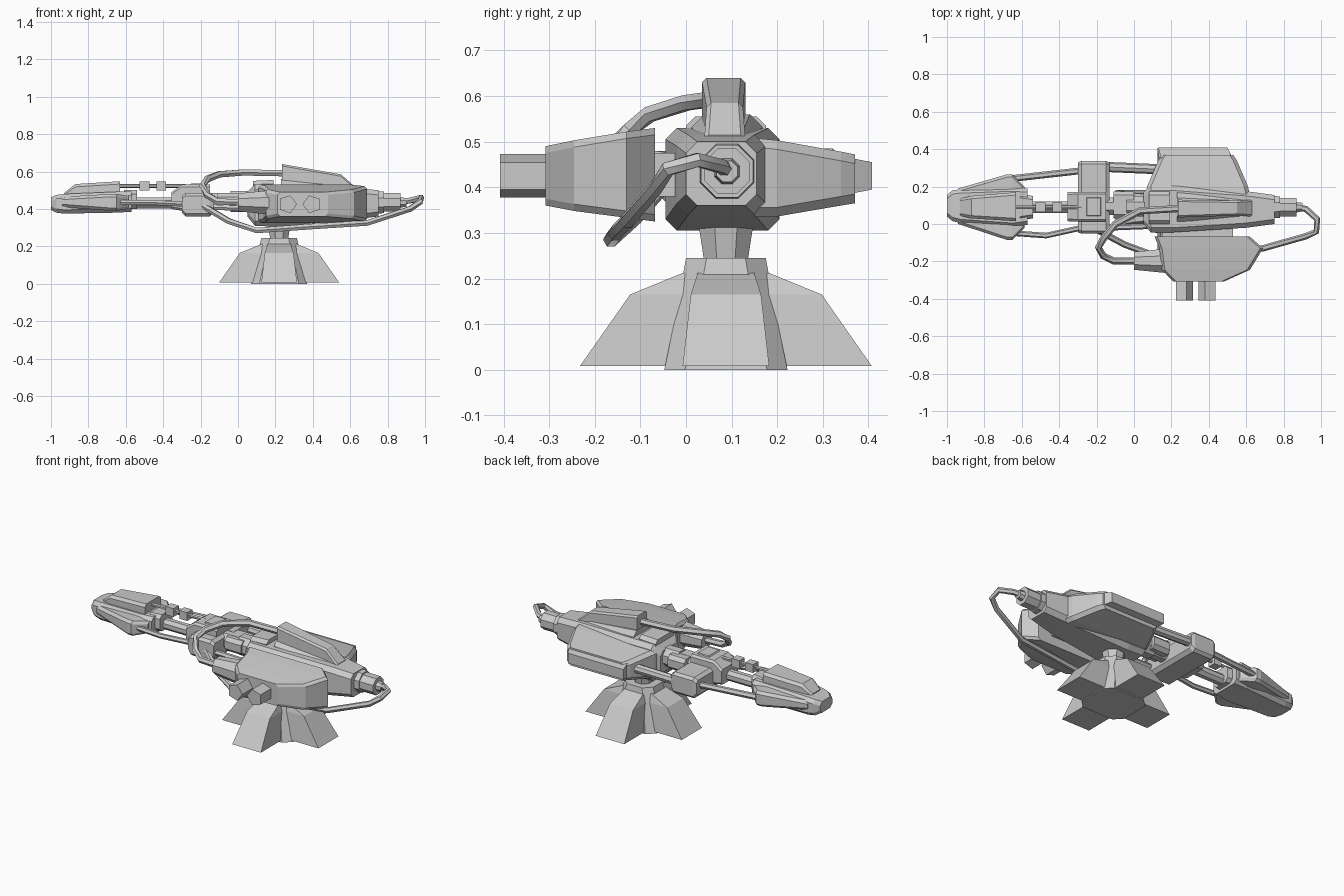
import bpy, bmesh, math
from mathutils import Matrix, Vector

CX, CY = 0.22, 0.0875   # turret axis


def finish(name, bm, smooth=False):
    bmesh.ops.recalc_face_normals(bm, faces=bm.faces)
    me = bpy.data.meshes.new(name)
    bm.to_mesh(me)
    bm.free()
    ob = bpy.data.objects.new(name, me)
    bpy.context.collection.objects.link(ob)
    if smooth:
        bpy.context.view_layer.objects.active = ob
        ob.select_set(True)
        bpy.ops.object.shade_smooth_by_angle(angle=math.radians(40))
        ob.select_set(False)
    return ob


def skin(bm, rings):
    vs = [[bm.verts.new(p) for p in r] for r in rings]
    n = len(vs[0])
    for a, b in zip(vs, vs[1:]):
        for i in range(n):
            bm.faces.new((a[i], a[(i + 1) % n], b[(i + 1) % n], b[i]))
    bm.faces.new(vs[0])
    bm.faces.new(vs[-1])


def place(axis, t, u, v):
    return {'x': (t, u, v), 'y': (u, t, v), 'z': (u, v, t)}[axis]


def loft(name, axis, sections, ch=0.0):
    """Sections are (position, u0, u1, v0, v1); ch chamfers the corners."""
    rings = []
    for t, u0, u1, v0, v1 in sections:
        if ch:
            c = min(ch, (u1 - u0) * 0.4, (v1 - v0) * 0.4)
            pts = [(u0 + c, v0), (u1 - c, v0), (u1, v0 + c), (u1, v1 - c),
                   (u1 - c, v1), (u0 + c, v1), (u0, v1 - c), (u0, v0 + c)]
        else:
            pts = [(u0, v0), (u1, v0), (u1, v1), (u0, v1)]
        rings.append([place(axis, t, u, v) for u, v in pts])
    bm = bmesh.new()
    skin(bm, rings)
    return finish(name, bm)


def cone(name, axis, cu, cv, stations, n=8, phase=None):
    """Stations are (position, radius)."""
    ph = math.pi / n if phase is None else phase
    bm = bmesh.new()
    skin(bm, [[place(axis, t, cu + r * math.cos(ph + i * math.tau / n),
                     cv + r * math.sin(ph + i * math.tau / n)) for i in range(n)]
              for t, r in stations])
    return finish(name, bm, n > 6)


def tube(name, pts, r, n=6):
    pts = [Vector(p) for p in pts]
    rings = []
    for i, p in enumerate(pts):
        d = (pts[min(i + 1, len(pts) - 1)] - pts[max(i - 1, 0)]).normalized()
        up = Vector((0, 0, 1)) if abs(d.z) < 0.9 else Vector((1, 0, 0))
        s = d.cross(up).normalized()
        w = s.cross(d)
        rings.append([p + r * (math.cos(a) * s + math.sin(a) * w)
                      for a in (k * math.tau / n for k in range(n))])
    bm = bmesh.new()
    skin(bm, rings)
    return finish(name, bm, True)


# pedestal and four feet
loft("pedestal", 'z', [(0, CX - .15, CX + .15, CY - .135, CY + .135),
                       (.12, CX - .125, CX + .125, CY - .11, CY + .11),
                       (.245, CX - .095, CX + .095, CY - .0875, CY + .0875)], .045)
for k in range(4):
    leg = loft(f"foot_{k + 1}", 'z', [(.008, .05, .32, -.095, .095),
                                      (.165, .05, .21, -.077, .077),
                                      (.212, .05, .095, -.062, .062)])
    leg.data.transform(Matrix.Translation((CX, CY, 0)) @ Matrix.Rotation(k * math.pi / 2, 4, 'Z'))
cone("neck", 'z', CX, CY, [(.24, .052), (.33, .067)], 8)

# central body with rear end and top plate
loft("main_body", 'x', [(.05, -.0, .17, .36, .49), (.09, -.045, .205, .31, .53),
                        (.2, -.045, .205, .305, .53), (.6, -.02, .175, .34, .515),
                        (.75, 0, .155, .36, .5)], .025)
loft("body_collar", 'x', [(.08, .0, .175, .32, .55), (.19, .0, .175, .32, .555)], .02)
loft("top_fin", 'x', [(.235, .035, .13, .5, .64), (.55, .045, .125, .49, .585),
                      (.63, .04, .13, .48, .515)], .01)
loft("top_fin_skirt", 'x', [(.23, .012, .168, .49, .56), (.63, .035, .135, .48, .515)], .03)
cone("rear_cylinder", 'x', .09, .435, [(.74, .065), (.78, .062), (.78, .054), (.87, .054)], 8)
cone("rear_cap", 'x', .09, .435, [(.87, .03), (.9, .025)], 8)

# front pod with nose and paired barrels
loft("pod_bridge", 'y', [(-.1, .15, .53, .38, .475), (0, .15, .53, .38, .475)])
loft("front_pod", 'y', [(-.308, .21, .48, .36, .49), (-.245, .15, .62, .348, .503),
                        (-.13, .135, .69, .333, .522), (-.068, .11, .62, .325, .53)], .015)
cone("pod_nose", 'x', -.197, .435, [(0, .052), (.17, .07)], 8)
for k, x in enumerate((.265, .395)):
    cone(f"pod_barrel_{k + 1}", 'y', x, .425, [(-.408, .05), (-.28, .05)], 5, k * math.pi)

# rear pod with outer plate
loft("rear_pod", 'y', [(.15, .06, .62, .335, .508), (.2, .07, .61, .336, .503),
                       (.34, .13, .55, .36, .478), (.37, .15, .53, .365, .472)], .02)
loft("rear_pod_plate", 'y', [(.33, .15, .54, .38, .47), (.408, .13, .5, .395, .455)])

# gun arm between body and muzzle
cone("arm_shaft", 'x', .095, .44, [(-.15, .05), (-.04, .05), (-.04, .06), (.07, .06)], 8)
loft("arm_sleeve", 'x', [(-.11, .03, .175, .4, .485), (.0, .03, .175, .4, .485)], .02)
loft("cross_block", 'x', [(-.3, -.045, .33, .38, .47), (-.28, -.052, .337, .36, .485),
                          (-.15, -.052, .337, .36, .485), (-.13, -.045, .33, .38, .47)], .015)
loft("arm_block", 'x', [(-.355, .015, .17, .4, .49), (-.3, .012, .172, .39, .53),
                        (-.15, .012, .172, .39, .53)], .012)
loft("arm_block_lid", 'z', [(.52, -.26, -.17, .04, .145), (.537, -.25, -.18, .045, .14)])
cone("gun_barrel", 'x', .09, .432, [(-.62, .033), (-.34, .033)], 8)

# beaded rod above the barrel
cone("upper_rod", 'x', .09, .523, [(-.64, .01), (-.28, .01)], 6)
for k, x in enumerate((-.5, -.41)):
    cone(f"rod_bead_{k + 1}", 'x', .09, .523,
         [(x - .026, .035), (x + .026, .035)], 4)

# muzzle with side cheeks and top cover
loft("muzzle", 'x', [(-1, .04, .155, .395, .462), (-.97, .015, .18, .38, .475),
                     (-.93, .005, .185, .375, .48), (-.65, -.015, .195, .38, .492),
                     (-.57, -.005, .19, .385, .492)], .02)
loft("muzzle_cheeks", 'x', [(-.94, .0, .19, .41, .465), (-.68, -.085, .265, .39, .48),
                            (-.65, -.085, .265, .39, .48), (-.585, -.02, .2, .4, .47)], .015)
loft("muzzle_cover", 'x', [(-.93, .045, .135, .46, .485), (-.87, .03, .15, .46, .533),
                           (-.63, .015, .17, .46, .548)], .015)
loft("muzzle_clamp", 'x', [(-.61, .02, .16, .4, .5), (-.54, .03, .15, .4, .5)], .02)

# hoses
tube("lower_hose", [(.86, .09, .435), (.92, .08, .445), (.98, .025, .46), (.975, -.04, .44),
                    (.92, -.065, .4), (.69, -.13, .325), (.38, -.15, .305), (.1, -.165, .285),
                    (-.05, -.11, .335), (-.2, -.03, .425)], .017)
tube("upper_hose", [(.28, .085, .59), (.03, .07, .595), (-.1, 0, .585), (-.165, -.08, .56),
                    (-.19, -.125, .525), (-.165, -.17, .475), (-.11, -.197, .44),
                    (.02, -.197, .435)], .019)
tube("front_barrel_hose", [(-.7, -.045, .435), (-.47, -.062, .435), (-.28, -.02, .425)], .015)
tube("rear_barrel_hose", [(-.68, .24, .435), (-.28, .285, .43)], .018)
tube("rear_pod_hose", [(-.15, .305, .425), (.2, .29, .42)], .027, 8)
tube("inner_hose", [(-.15, -.02, .41), (.1, -.01, .4)], .016)
